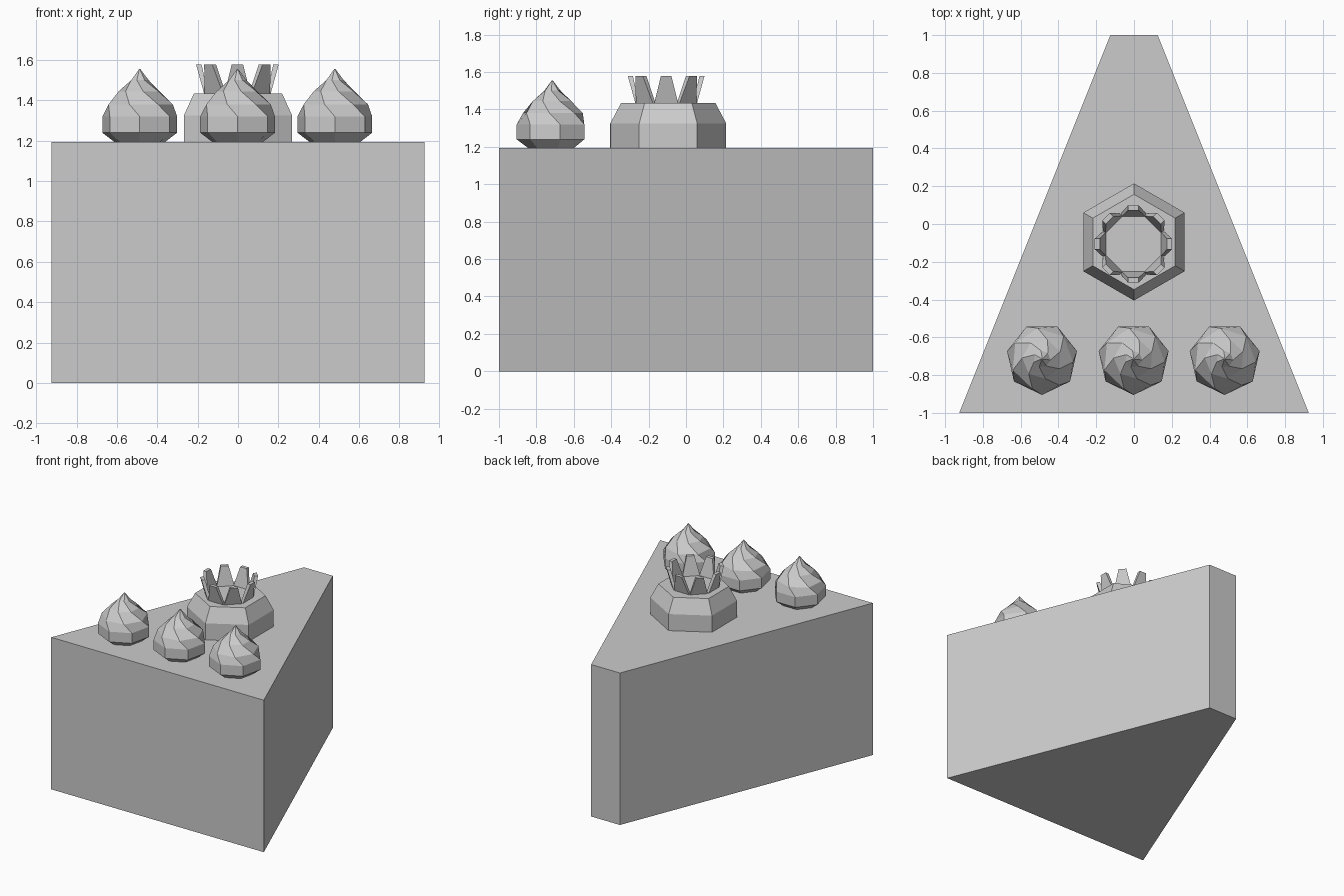
import bpy
import bmesh
from math import sin, cos, pi, radians
from mathutils import Vector

cube = bpy.data.objects.get("Cube")
if cube:
    bpy.data.objects.remove(cube, do_unlink=True)

grey = bpy.data.materials.new("plain grey")
grey.use_nodes = True
grey.diffuse_color = (0.6, 0.6, 0.6, 1)
grey.node_tree.nodes["Principled BSDF"].inputs["Base Color"].default_value = (0.6, 0.6, 0.6, 1)

TOP = 1.195  # height of the cake


def finish(name, bm, location=(0, 0, 0)):
    bmesh.ops.recalc_face_normals(bm, faces=bm.faces)
    mesh = bpy.data.meshes.new(name)
    bm.to_mesh(mesh)
    bm.free()
    mesh.materials.append(grey)
    obj = bpy.data.objects.new(name, mesh)
    obj.location = location
    bpy.context.collection.objects.link(obj)
    return obj


def loft(bm, rings):
    """Skin a stack of equal-length point rings and cap both ends."""
    loops = [[bm.verts.new(p) for p in ring] for ring in rings]
    for low, high in zip(loops, loops[1:]):
        for i in range(len(low)):
            j = (i + 1) % len(low)
            bm.faces.new((low[i], low[j], high[j], high[i]))
    bm.faces.new(loops[0][::-1])
    bm.faces.new(loops[-1])


def ring(sides, radius, z, angle):
    return [(radius * cos(angle + 2 * pi * i / sides),
             radius * sin(angle + 2 * pi * i / sides), z) for i in range(sides)]


# Cake wedge with a blunt tip
outline = [(-0.925, -1), (0.925, -1), (0.125, 1), (-0.125, 1)]
bm = bmesh.new()
loft(bm, [[(x, y, z) for x, y in outline] for z in (0, TOP)])
finish("cake_slice", bm)

# Twisted cream dollops: radius, height, twist in degrees
swirl = [(0.13, 0, 0), (0.19, 0.045, 0), (0.19, 0.125, 0), (0.165, 0.185, -18),
         (0.105, 0.25, -42), (0.045, 0.305, -70), (0.003, 0.36, -95)]
for side, x in (("right", -0.487), ("middle", -0.002), ("left", 0.48)):
    bm = bmesh.new()
    loft(bm, [ring(7, r, z, radians(t - 90)) for r, z, t in swirl])
    finish("cream_" + side, bm, (x, -0.715, TOP))

# Six-sided berry body
bm = bmesh.new()
loft(bm, [ring(6, r, z, pi / 2) for r, z in ((0.31, 0), (0.31, 0.13), (0.252, 0.24))])
finish("berry", bm, (0, -0.095, TOP))

# Crown of eight flared, tapering prongs
bm = bmesh.new()
for k in range(8):
    out = Vector((cos(k * pi / 4), sin(k * pi / 4), 0))
    along = Vector((-out.y, out.x, 0))
    rings = []
    for inner, outer, half, z in ((0.145, 0.165, 0.064, 0), (0.178, 0.205, 0.028, 0.145)):
        rings.append([out * d + along * s + Vector((0, 0, z))
                      for d, s in ((inner, -half), (outer, -half), (outer, half), (inner, half))])
    loft(bm, rings)
finish("berry_crown", bm, (-0.003, -0.106, TOP + 0.239))
